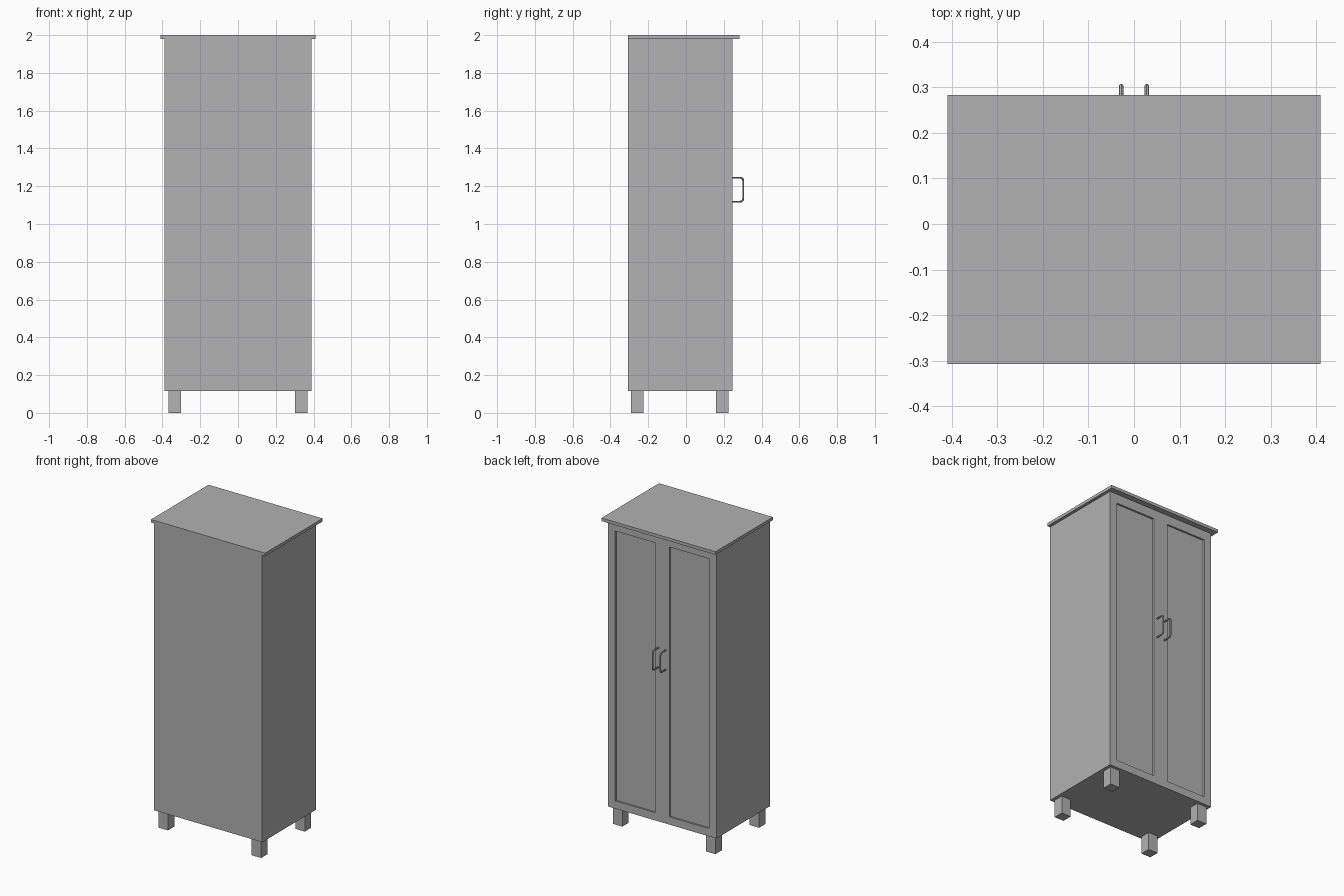
import bpy
import bmesh
from mathutils import Vector

if "Cube" in bpy.data.objects:
    bpy.data.objects.remove(bpy.data.objects["Cube"], do_unlink=True)

GREY = (0.445, 0.445, 0.445, 1)
paint = bpy.data.materials.new("grey_paint")
paint.use_nodes = True
paint.diffuse_color = GREY
paint.node_tree.nodes["Principled BSDF"].inputs["Base Color"].default_value = GREY


def box(name, low, high, edit=None):
    """Box between two corners, optionally reshaped by an edit function."""
    low, high = Vector(low), Vector(high)
    bm = bmesh.new()
    bmesh.ops.create_cube(bm, size=1)
    bmesh.ops.scale(bm, vec=high - low, verts=bm.verts)
    bmesh.ops.translate(bm, vec=(low + high) / 2, verts=bm.verts)
    if edit:
        edit(bm)
    mesh = bpy.data.meshes.new(name)
    bm.to_mesh(mesh)
    bm.free()
    mesh.materials.append(paint)
    obj = bpy.data.objects.new(name, mesh)
    bpy.context.collection.objects.link(obj)
    return obj


PANEL_IN, PANEL_OUT = 0.052, 0.338
PANEL_LOW, PANEL_HIGH = 0.165, 1.92
DOOR_Y = 0.245


def recess_panels(bm):
    """Cut the door side into a frame and sink its two panels."""
    def door_faces():
        bm.normal_update()
        return [f for f in bm.faces if f.normal.y > 0.9]

    cuts = [((x, 0, 0), (1, 0, 0)) for x in (-PANEL_OUT, -PANEL_IN, PANEL_IN, PANEL_OUT)]
    cuts += [((0, 0, z), (0, 0, 1)) for z in (PANEL_LOW, PANEL_HIGH)]
    for point, normal in cuts:
        faces = door_faces()
        edges = {e for f in faces for e in f.edges}
        verts = {v for f in faces for v in f.verts}
        bmesh.ops.bisect_plane(bm, geom=faces + list(edges) + list(verts),
                               plane_co=point, plane_no=normal)
    panels = []
    for f in door_faces():
        c = f.calc_center_median()
        if PANEL_IN < abs(c.x) < PANEL_OUT and PANEL_LOW < c.z < PANEL_HIGH:
            panels.append(f)
    bmesh.ops.inset_individual(bm, faces=panels, thickness=0, depth=-0.012)


# Cabinet and overhanging top
box("cabinet_body", (-0.39, -0.308, 0.115), (0.39, DOOR_Y, 1.98), recess_panels)
box("top_board", (-0.41, -0.308, 1.98), (0.41, 0.283, 2.0))

# Square legs
for side, x in (("right", -0.335), ("left", 0.335)):
    for end, y in (("front", -0.257), ("back", 0.192)):
        box(f"{end}_{side}_leg", (x - 0.034, y - 0.033, 0), (x + 0.034, y + 0.033, 0.115))


def handle(name, x):
    """Bent rod with rounded corners."""
    z0, z1, y1, r = 1.118, 1.245, 0.303, 0.018
    path = [Vector((x, DOOR_Y - 0.004, z0))]
    for corner, before, after in (
        (Vector((x, y1, z0)), Vector((0, -r, 0)), Vector((0, 0, r))),
        (Vector((x, y1, z1)), Vector((0, 0, -r)), Vector((0, -r, 0))),
    ):
        for i in range(5):
            t = i / 4
            path.append(corner + before * (1 - t) ** 2 + after * t ** 2)
    path.append(Vector((x, DOOR_Y - 0.004, z1)))
    curve = bpy.data.curves.new(name, "CURVE")
    curve.dimensions = "3D"
    curve.bevel_depth = 0.005
    curve.bevel_resolution = 2
    curve.use_fill_caps = True
    spline = curve.splines.new("POLY")
    spline.points.add(len(path) - 1)
    for point, co in zip(spline.points, path):
        point.co = (*co, 1)
    curve.materials.append(paint)
    obj = bpy.data.objects.new(name, curve)
    bpy.context.collection.objects.link(obj)
    # Turn the rod into a smooth mesh
    bpy.ops.object.select_all(action="DESELECT")
    obj.select_set(True)
    bpy.context.view_layer.objects.active = obj
    bpy.ops.object.convert(target="MESH")
    bpy.ops.object.shade_smooth_by_angle()


handle("right_door_handle", -0.028)
handle("left_door_handle", 0.028)
